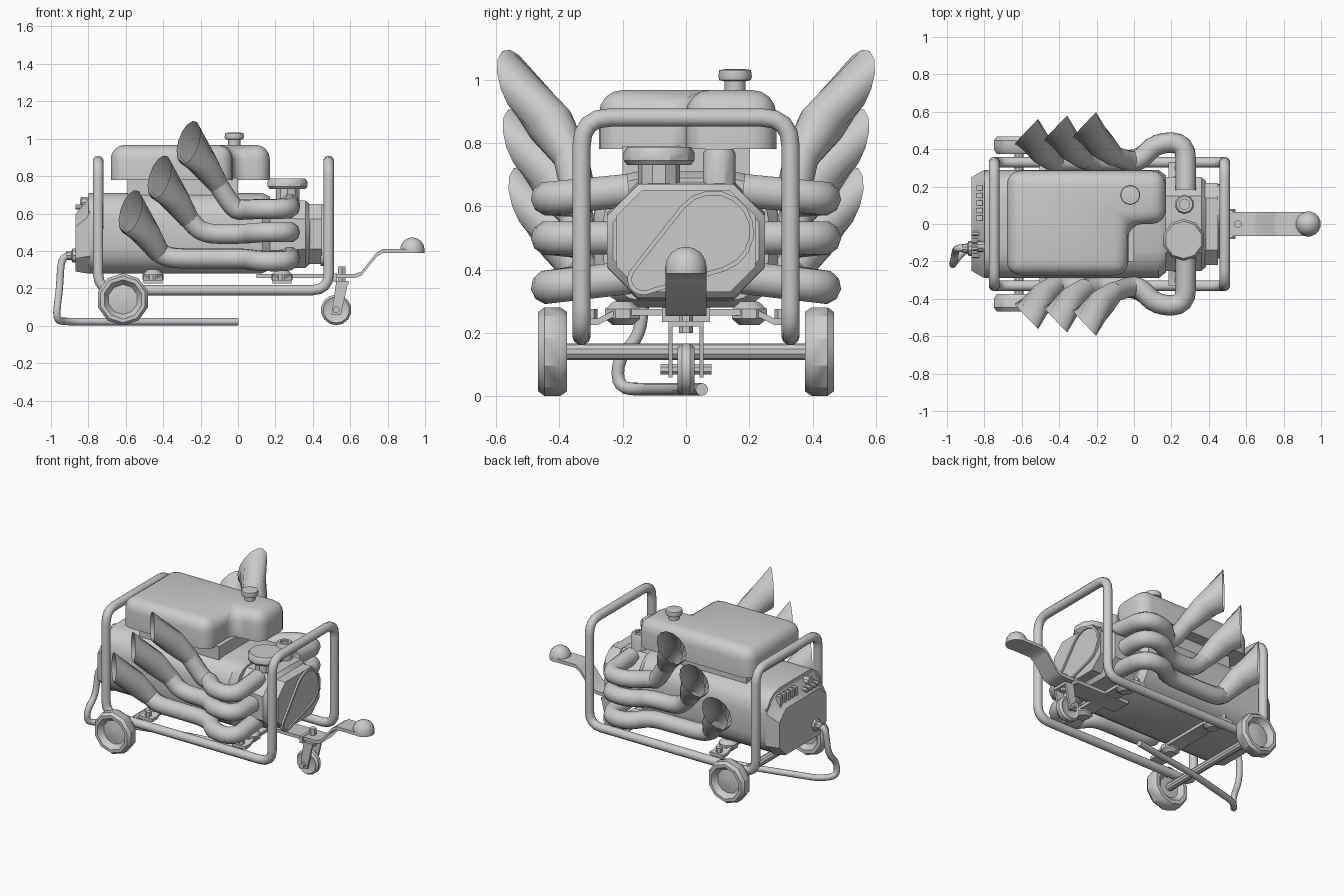
import bpy, bmesh
from math import sin, cos, pi, atan2
from mathutils import Vector as V, Matrix

if "Cube" in bpy.data.objects:
    bpy.data.objects.remove(bpy.data.objects["Cube"])


def finish(name, bm, angle=0.6):
    bmesh.ops.recalc_face_normals(bm, faces=bm.faces)
    me = bpy.data.meshes.new(name)
    bm.to_mesh(me)
    bm.free()
    ob = bpy.data.objects.new(name, me)
    bpy.context.collection.objects.link(ob)
    bpy.ops.object.select_all(action='DESELECT')
    ob.select_set(True)
    bpy.context.view_layer.objects.active = ob
    bpy.ops.object.shade_smooth_by_angle(angle=angle)
    return ob


def loft(name, rings, caps=True, angle=0.6):
    bm = bmesh.new()
    vs = [[bm.verts.new(p) for p in r] for r in rings]
    n = len(vs[0])
    for a, b in zip(vs, vs[1:]):
        for i in range(n):
            bm.faces.new((a[i], a[(i + 1) % n], b[(i + 1) % n], b[i]))
    if caps:
        bm.faces.new(vs[0])
        bm.faces.new(vs[-1])
    return finish(name, bm, angle)


def lathe(name, prof, loc, axis='Z', n=12):
    rot = {'Z': Matrix(), 'X': Matrix.Rotation(pi / 2, 4, 'Y'), 'Y': Matrix.Rotation(-pi / 2, 4, 'X')}[axis]
    rings = [[V(loc) + rot @ V((r * cos(2 * pi * (i + .5) / n), r * sin(2 * pi * (i + .5) / n), z))
              for i in range(n)] for r, z in prof]
    return loft(name, rings)


def cyl(name, r, h0, h1, loc, axis='Z', n=12):
    return lathe(name, [(r, h0), (r, h1)], loc, axis, n)


def box(name, lo, hi):
    rect = lambda z: [(lo[0], lo[1], z), (hi[0], lo[1], z), (hi[0], hi[1], z), (lo[0], hi[1], z)]
    return loft(name, [rect(lo[2]), rect(hi[2])])


def section(x, w, z0, z1, c, n=1):
    # rounded or chamfered rectangle in the yz plane
    pts = []
    for k, (y, z) in enumerate([(w - c, z1 - c), (c - w, z1 - c), (c - w, z0 + c), (w - c, z0 + c)]):
        for i in range(n + 1):
            t = (k + i / n) * pi / 2
            pts.append((x, y + c * cos(t), z + c * sin(t)))
    return pts


def tube(name, pts, r, bend=.08, closed=False, caps=True, segs=4, res=3):
    P, out = [V(p) for p in pts], []
    for i, p in enumerate(P):
        if not closed and i in (0, len(P) - 1):
            out.append(p)
            continue
        a, b = P[i - 1] - p, P[(i + 1) % len(P)] - p
        A = p + a.normalized() * min(bend, a.length * .48)
        B = p + b.normalized() * min(bend, b.length * .48)
        for k in range(segs + 1):
            t = k / segs
            out.append(A * (1 - t) ** 2 + p * 2 * t * (1 - t) + B * t * t)
    cu = bpy.data.curves.new(name, 'CURVE')
    cu.dimensions = '3D'
    cu.bevel_depth, cu.bevel_resolution, cu.use_fill_caps = r, res, caps
    sp = cu.splines.new('POLY')
    sp.points.add(len(out) - 1)
    for q, p in zip(sp.points, out):
        q.co = (*p, 1)
    sp.use_cyclic_u = closed
    ob = bpy.data.objects.new(name, cu)
    bpy.context.collection.objects.link(ob)
    bpy.ops.object.select_all(action='DESELECT')
    ob.select_set(True)
    bpy.context.view_layer.objects.active = ob
    bpy.ops.object.convert(target='MESH')
    bpy.ops.object.shade_smooth_by_angle(angle=.8)


def ribbon(name, prof, half, thick):
    # bent strip: profile in xz, width along y
    ring = lambda y: [(x, y, z) for x, z in prof] + [(x, y, z - thick) for x, z in reversed(prof)]
    return loft(name, [ring(-half), ring(half)])


# tubular carrying frame
a, b, y, lo, hi = -.748, .485, .33, .19, .88
tube('frame', [(a, -y, lo), (a, -y, hi), (a, y, hi), (a, y, lo), (b, y, lo), (b, y, hi), (b, -y, hi), (b, -y, lo)],
     .029, .09, closed=True)

# engine body, front block and belt cover
loft('engine_body', [section(-.8, .29, .28, .71, .14, 4), section(.13, .29, .28, .71, .14, 4),
                     section(.17, .26, .3, .69, .13, 4)])
loft('front_block', [section(.14, .25, .3, .68, .1), section(.36, .25, .31, .67, .1), section(.385, .23, .33, .65, .1)])
loft('belt_cover', [section(.38, .22, .33, .65, .08), section(.45, .22, .33, .65, .08)])


def hull(x, grow):
    # outline around a large and a small pulley
    t0 = atan2(.15, .22)
    pts = []
    for cy, cz, r, start in ((.085, .52, .13, t0 - 1.87), (-.135, .37, .05, t0 + 1.87)):
        span = 3.74 if r > .1 else 2 * pi - 3.74
        pts += [(x, cy + (r + grow) * cos(start + span * i / 10), cz + (r + grow) * sin(start + span * i / 10))
                for i in range(11)]
    return pts


loft('belt_rim', [hull(.44, 0), hull(.462, 0), hull(.462, -.014), hull(.453, -.014)])

# control panel with sloping top
loft('control_panel', [section(-.79, .29, .28, .70, .09), section(-.81, .285, .28, .665, .09),
                       section(-.868, .25, .29, .60, .07)])
for i in range(4):
    cyl('panel_button', .014, -.02, .02, (-.848, -.05 - .04 * i, .635), 'X', 8)
for i in range(5):
    box('panel_switch', (-.845, .02 + .04 * i, .6), (-.81, .045 + .04 * i, .68))
cyl('panel_gauge', .03, -.02, .02, (-.82, -.12, .66), 'X', 10)

# fuel tank, L-shaped in plan, with rounded edges
plan = [(-.68, -.275), (-.03, -.275), (-.03, .0), (.17, .0), (.17, .285), (-.68, .285)]
bm = bmesh.new()
f = bm.faces.new([bm.verts.new((px, py, .78)) for px, py in plan])
top = bmesh.ops.extrude_face_region(bm, geom=[f])
bmesh.ops.translate(bm, vec=(0, 0, .187), verts=[v for v in top['geom'] if isinstance(v, bmesh.types.BMVert)])
edges = [e for e in bm.edges if max(v.co.z for v in e.verts) > .9]
bmesh.ops.bevel(bm, geom=edges, offset=.075, segments=4, profile=.5, affect='EDGES')
finish('fuel_tank', bm)
box('tank_support', (-.59, -.2, .66), (.0, .2, .79))
lathe('tank_cap', [(.033, .95), (.033, .995), (.05, .998), (.053, 1.01), (.05, 1.03), (.03, 1.033)], (-.02, .155, 0), n=14)

# air filter and oil filler
lathe('air_filter', [(.066, .64), (.066, .73), (.1, .73), (.112, .745), (.112, .77), (.1, .787)], (.265, -.085, 0), n=10)
lathe('oil_filler', [(.052, .64), (.052, .765), (.044, .78), (.028, .78), (.028, .765)], (.27, .105, 0), n=10)

# exhaust pipes with oblique flared horns, three per side
for s in (-1, 1):
    m = V((1, s, 1))
    for i, (z0, z1, z2, ex) in enumerate([(.65, .625, .62, -.02), (.5, .5, .49, -.19), (.375, .345, .36, -.36)]):
        off = V((-.155 * i, -.018 * i, -.185 * i))
        c0 = V((-.11, .365, .76)) + off
        c1 = V((-.18, .43, .86)) + off
        c2 = V((-.265, .53, .98)) + off
        path = [V(p) for p in [(.277, .18, z0), (.277, .435, z1), (.12, .435, z1), (.03, .338, z2), (ex, .335, z2)]]
        tube('exhaust_pipe', [p * m for p in path + [c0]], .055, .09, caps=False)
        d = V((-.5, .45, .74)).normalized()
        up = (V((0, 0, 1)) - d * d.z).normalized()
        side = d.cross(up)
        rings = []
        for c, A, B in ((c0 - d * .01, up * .055, side * .055), (c1, up * .077, side * .077),
                        (c2, V((.045, .05, .11)), V((.045, .045, -.035)))):
            rings.append([(c + A * cos(t) + B * sin(t)) * m for t in [2 * pi * k / 14 for k in range(14)]])
        loft('exhaust_horn', rings, caps=False)

# rear wheels on an axle
for s in (-1, 1):
    prof = [(.02, .02), (.08, .01), (.105, .045), (.125, .045), (.14, .025), (.14, -.025), (.125, -.047),
            (.1, -.047), (.07, -.02), (.02, -.02)]
    lathe('rear_wheel', [(r, h * s) for r, h in prof], (-.615, .422 * s, .141), 'Y', 10)
cyl('rear_axle', .026, -.42, .42, (-.615, 0, .141), 'Y', 10)

# mounting straps with rubber feet
for x in (-.455, .235):
    strap = [(-.33, .225), (-.28, .225), (-.22, .255), (.22, .255), (.28, .225), (.33, .225)]
    ring = lambda xx: [(xx, py, pz + .02) for py, pz in strap] + [(xx, py, pz) for py, pz in reversed(strap)]
    loft('mount_strap', [ring(x - .05), ring(x + .05)])
    for s in (-1, 1):
        lathe('mount_foot', [(.035, .225), (.06, .245), (.06, .275), (.03, .3)], (x, .2 * s, 0), n=8)
        cyl('mount_bolt', .02, .24, .275, (x, .3 * s, 0), n=6)

# tow bar with domed grip
ribbon('tow_bar', [(.1, .276), (.62, .276), (.66, .29), (.74, .39), (.775, .411), (.95, .411)], .065, .022)
lathe('tow_grip', [(.067, .388), (.067, .405), (.062, .43), (.048, .453), (.026, .467), (.005, .472)], (.932, 0, 0), n=16)
box('tow_bracket', (.51, -.075, .235), (.53, .075, .28))

# front castor
cyl('castor_bolt', .022, .2, .318, (.555, 0, 0), n=6)
lathe('castor_wheel', [(.02, -.02), (.055, -.02), (.07, -.027), (.082, -.012), (.082, .012), (.07, .027), (.055, .02),
                       (.02, .02)], (.525, 0, .085), 'Y', 14)
cyl('castor_axle', .018, -.08, .08, (.525, 0, .085), 'Y', 8)
box('castor_fork_top', (.525, -.055, .22), (.59, .055, .238))
for s in (-1, 1):
    quad = lambda yy: [(.5, yy * s, .06), (.55, yy * s, .06), (.59, yy * s, .235), (.525, yy * s, .235)]
    loft('castor_fork', [quad(.042), quad(.056)])

# power lead and plug
lathe('plug', [(.04, -.865), (.04, -.885), (.026, -.89), (.022, -.92)], (0, -.13, .375), 'X', 10)
tube('power_lead', [(-.9, -.13, .375), (-.945, -.13, .36), (-.955, -.145, .19), (-.965, -.215, .12), (-.972, -.215, .025),
                    (-.9, -.13, .022), (-.5, -.03, .022), (0, .05, .022)], .02, .06)
